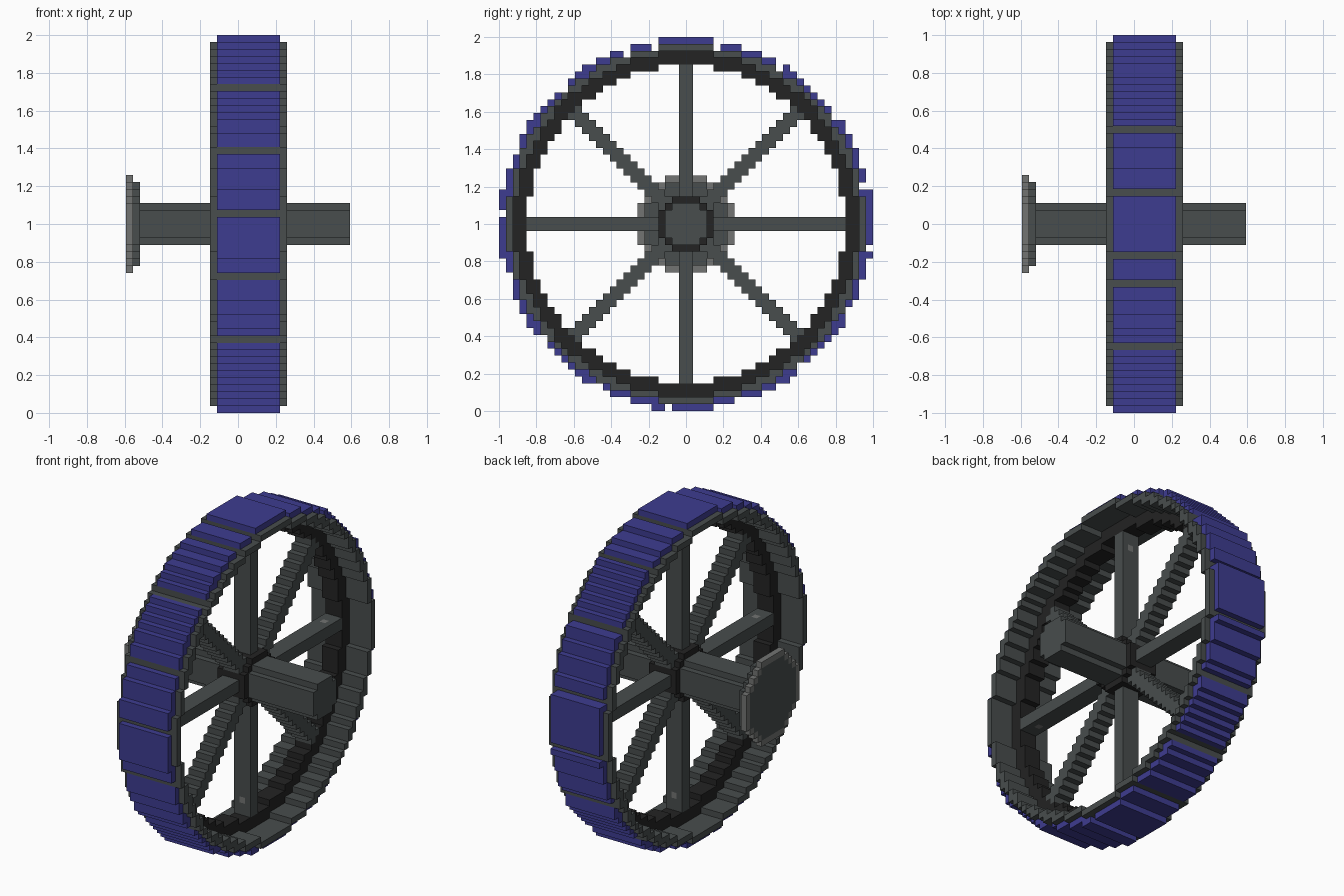
import bpy
import bmesh
from mathutils import Vector

cube = bpy.data.objects.get("Cube")
if cube:
    bpy.data.objects.remove(cube)

UNIT = 2 / 54          # edge of one block
HALF = 27              # wheel radius in blocks


def material(name, colour):
    mat = bpy.data.materials.new(name)
    mat.use_nodes = True
    rgba = (*colour, 1)
    mat.diffuse_color = rgba
    mat.node_tree.nodes["Principled BSDF"].inputs["Base Color"].default_value = rgba
    return mat


blue = material("tread blue", (0.048, 0.045, 0.28))
gray = material("iron gray", (0.065, 0.074, 0.074))
black = material("ring black", (0.017, 0.017, 0.017))
light = material("cap light gray", (0.17, 0.175, 0.17))

blocks = {}            # cell -> part name
colours = {"tread_plates": blue, "outer_rim": gray, "inner_ring": black,
           "spokes": gray, "spoke_bolts": light, "hub_collar": black,
           "axle": gray, "cap_ring": light, "cap_disc": gray}


def fill(part, x_from, x_to, rule):
    """Put blocks in every cell whose centre (y, z) follows the rule."""
    for y in range(-HALF, HALF):
        for z in range(-HALF, HALF):
            if rule(y + 0.5, z + 0.5):
                for x in range(x_from, x_to):
                    blocks[x, y, z] = part


def ring(inner, outer):
    return lambda y, z: inner <= y * y + z * z < outer


# Gaps between the tread plates, by the side of the wheel they lie on
GAPS = {"top": (-18, -9, -5, 4, 13), "bottom": (-13, -3, 7, 16),
        "front": (-17, -8, 1, 10, 19), "back": (-13, -4, 5, 15)}


def tread(y, z):
    if abs(y) > abs(z):
        side, along = ("front" if y < 0 else "back"), z
    else:
        side, along = ("top" if z > 0 else "bottom"), y
    limit = 723 if abs(y) > 26 or (z < -26 and y < 0) else 718
    return 665 <= y * y + z * z < limit and along - 0.5 not in GAPS[side]


def spoke(y, z):
    straight = abs(y) < 1 or abs(z) < 1
    diagonal = abs(abs(y) - abs(z)) < 1.5
    return (straight or diagonal) and y * y + z * z < 520


def bolt(y, z):
    reach = max(abs(y), abs(z))
    if min(abs(y), abs(z)) < 1:
        return reach == 20.5
    return abs(y) == abs(z) == 14.5


# Wheel
fill("tread_plates", -3, 6, tread)
fill("outer_rim", -4, 7, ring(615, 665))
fill("inner_ring", 0, 3, ring(520, 615))
fill("spokes", 0, 3, spoke)
fill("spoke_bolts", 1, 2, bolt)

# Hub, axle and end cap
fill("hub_collar", -1, 4, ring(0, 15))
fill("axle", -14, 16, ring(0, 9))
fill("cap_ring", -16, -15, ring(0, 50))
fill("cap_disc", -16, -14, ring(0, 37))


def build(part):
    """Make one mesh from the open sides of a part's blocks."""
    bm = bmesh.new()
    verts = {}

    def vert(corner):
        key = tuple(corner)
        if key not in verts:
            verts[key] = bm.verts.new((corner + Vector((0, 0, HALF))) * UNIT)
        return verts[key]

    for cell, owner in blocks.items():
        if owner != part:
            continue
        for axis in range(3):
            u, v = Vector((0, 0, 0)), Vector((0, 0, 0))
            u[(axis + 1) % 3] = v[(axis + 2) % 3] = 1
            for step in (-1, 1):
                near = list(cell)
                near[axis] += step
                if tuple(near) in blocks:
                    continue
                base = Vector(cell)
                base[axis] += max(step, 0)
                quad = [base, base + u, base + u + v, base + v]
                bm.faces.new([vert(c) for c in quad[::step]])
    mesh = bpy.data.meshes.new(part)
    bm.to_mesh(mesh)
    bm.free()
    mesh.materials.append(colours[part])
    bpy.context.collection.objects.link(bpy.data.objects.new(part, mesh))


for name in colours:
    build(name)
